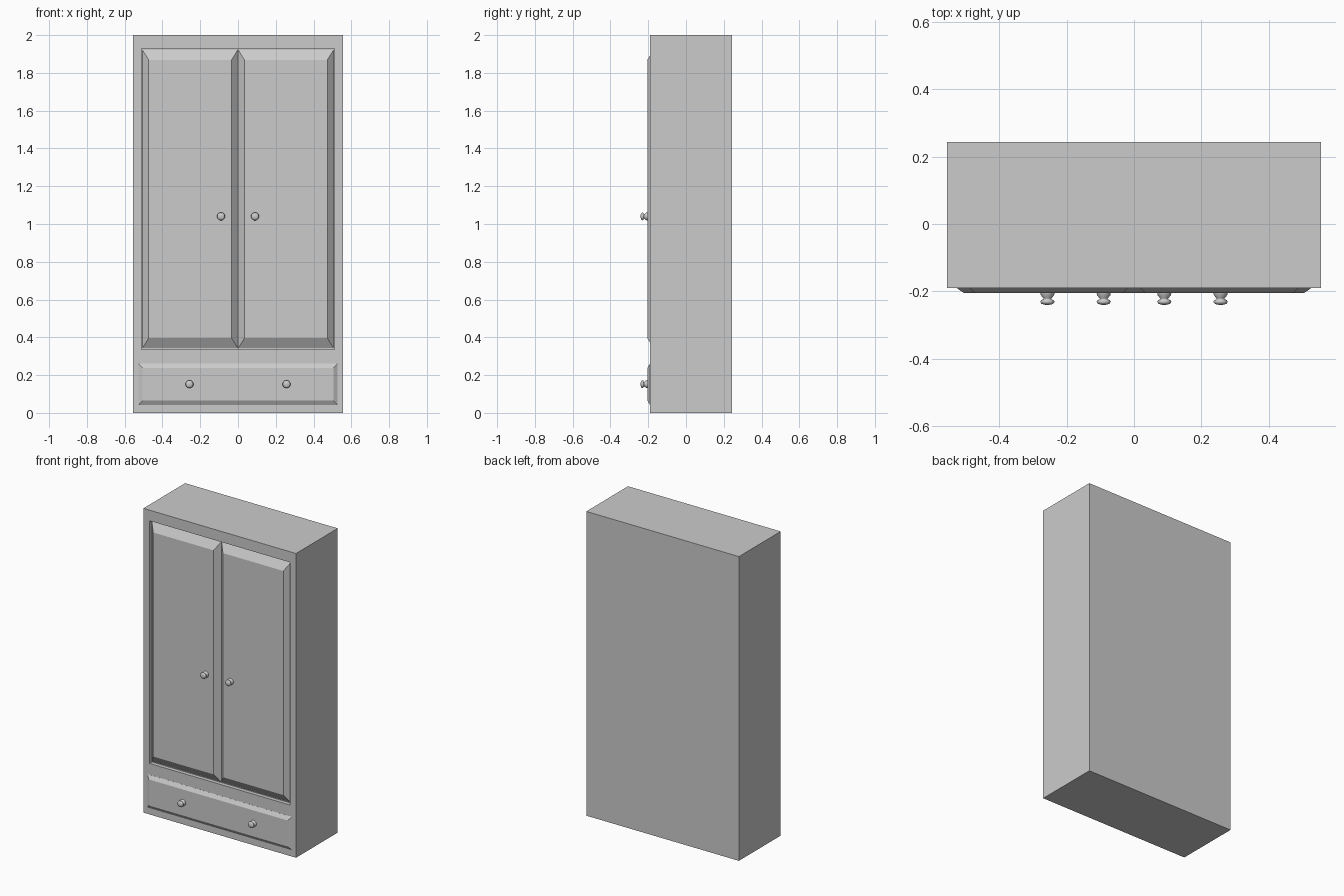
import bpy, bmesh, math
from mathutils import Vector

if "Cube" in bpy.data.objects:
    bpy.data.objects.remove(bpy.data.objects["Cube"])

paint = bpy.data.materials.new("light_grey")
paint.diffuse_color = (0.6, 0.6, 0.6, 1)
paint.use_nodes = True
paint.node_tree.nodes["Principled BSDF"].inputs["Base Color"].default_value = paint.diffuse_color

FRONT, BACK = -0.19, 0.243      # carcass front and back
RECESS = -0.165                 # floor of the door opening
PANEL = -0.205                  # face of doors and drawer


def finish(name, bm):
    bmesh.ops.recalc_face_normals(bm, faces=bm.faces)
    me = bpy.data.meshes.new(name)
    bm.to_mesh(me)
    bm.free()
    me.materials.append(paint)
    ob = bpy.data.objects.new(name, me)
    bpy.context.collection.objects.link(ob)
    return ob


def box(x0, x1, y0, y1, z0, z1):
    bm = bmesh.new()
    bmesh.ops.create_cube(bm, size=1)
    for v in bm.verts:
        v.co = Vector((x1 if v.co.x > 0 else x0,
                       y1 if v.co.y > 0 else y0,
                       z1 if v.co.z > 0 else z0))
    return bm


def front_face(bm):
    bm.normal_update()
    return min(bm.faces, key=lambda f: f.calc_center_median().y)


def raised_panel(name, x0, x1, z0, z1, y_edge, y_back, dx, dz):
    """Slab whose front edges slope in to a smaller flat field."""
    bm = box(x0, x1, y_edge, y_back, z0, z1)
    face = front_face(bm)
    bmesh.ops.inset_region(bm, faces=[face], thickness=0.01)
    cx, cz = (x0 + x1) / 2, (z0 + z1) / 2
    for v in face.verts:
        v.co = Vector((x1 - dx if v.co.x > cx else x0 + dx, PANEL,
                       z1 - dz if v.co.z > cz else z0 + dz))
    return finish(name, bm)


def knob(name, x, z):
    """Lathed knob: flared foot, narrow neck, flattened round head."""
    profile = [(0.021, 0.001), (0.020, -0.006), (0.012, -0.016), (0.011, -0.019),
               (0.018, -0.0205), (0.021, -0.026), (0.018, -0.0315),
               (0.010, -0.0345), (0, -0.0355)]
    bm = bmesh.new()
    verts = [bm.verts.new((r, y, 0)) for r, y in profile]
    edges = [bm.edges.new(p) for p in zip(verts, verts[1:])]
    bmesh.ops.spin(bm, geom=verts + edges, cent=(0, 0, 0), axis=(0, 1, 0),
                   angle=math.tau, steps=20, use_duplicate=False)
    bmesh.ops.remove_doubles(bm, verts=bm.verts, dist=1e-5)
    for f in bm.faces:
        f.smooth = True
    ob = finish(name, bm)
    ob.location = (x, PANEL, z)


# Carcass with a recessed door opening
bm = box(-0.555, 0.555, FRONT, BACK, 0, 2)
face = front_face(bm)
bmesh.ops.inset_region(bm, faces=[face], thickness=0.04)
for v in face.verts:
    v.co = Vector((math.copysign(0.51, v.co.x), FRONT, 1.93 if v.co.z > 1 else 0.335))
floor = bmesh.ops.extrude_discrete_faces(bm, faces=[face])["faces"][0]
for v in floor.verts:
    v.co.y = RECESS
finish("carcass", bm)

# Pair of doors, drawer front and their knobs
for side, s in (("left", -1), ("right", 1)):
    x0, x1 = sorted((s * 0.001, s * 0.506))
    raised_panel(side + "_door", x0, x1, 0.343, 1.922, -0.172, RECESS + 0.001, 0.033, 0.053)
    knob(side + "_door_knob", s * 0.09, 1.04)
    knob(side + "_drawer_knob", s * 0.257, 0.152)
raised_panel("drawer_front", -0.526, 0.526, 0.042, 0.261, FRONT - 0.0005, FRONT + 0.01, 0.021, 0.024)
